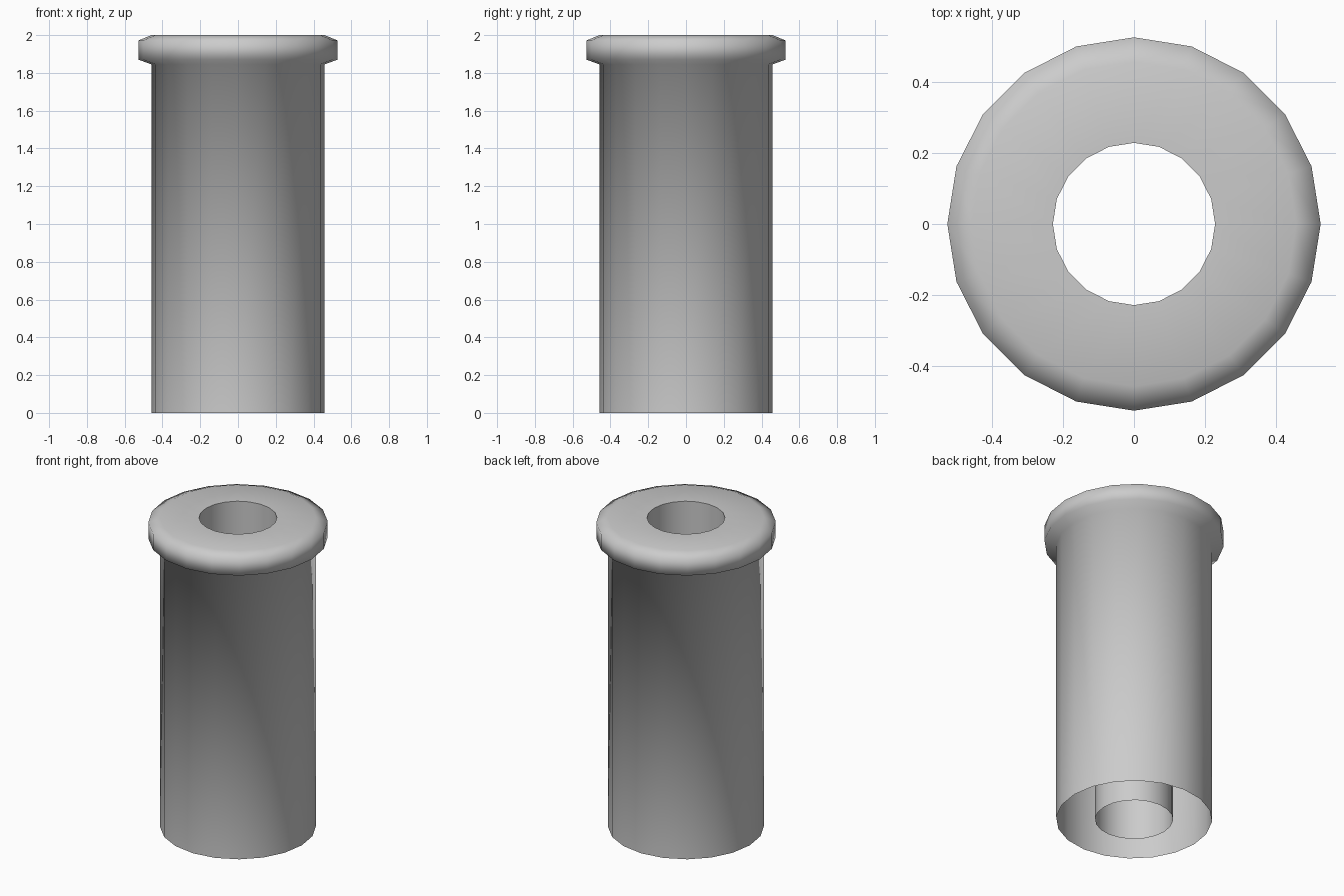
import bpy, bmesh, math

if "Cube" in bpy.data.objects:
    bpy.data.objects.remove(bpy.data.objects["Cube"])

SIDES = 20


def revolve(name, profile, angle):
    """Spin an open (radius, z) profile around the z axis."""
    bm = bmesh.new()
    rings = []
    for r, z in profile:
        rings.append([bm.verts.new((r * math.cos(2 * math.pi * i / SIDES),
                                    r * math.sin(2 * math.pi * i / SIDES), z))
                      for i in range(SIDES)])
    for a, b in zip(rings, rings[1:]):
        for i in range(SIDES):
            j = (i + 1) % SIDES
            bm.faces.new((a[i], a[j], b[j], b[i]))
    mesh = bpy.data.meshes.new(name)
    bm.to_mesh(mesh)
    bm.free()
    obj = bpy.data.objects.new(name, mesh)
    bpy.context.collection.objects.link(obj)
    bpy.ops.object.select_all(action='DESELECT')
    obj.select_set(True)
    bpy.context.view_layer.objects.active = obj
    bpy.ops.object.shade_smooth_by_angle(angle=math.radians(angle))
    return obj


# Outer sleeve with chamfered collar, flat top and thin bore wall, open below
revolve("flanged_sleeve", [
    (0.458, 0.0), (0.458, 1.845),
    (0.527, 1.87), (0.527, 1.972),
    (0.458, 2.0), (0.229, 2.0),
    (0.229, 1.87), (0.229, 0.0),
], 80)
